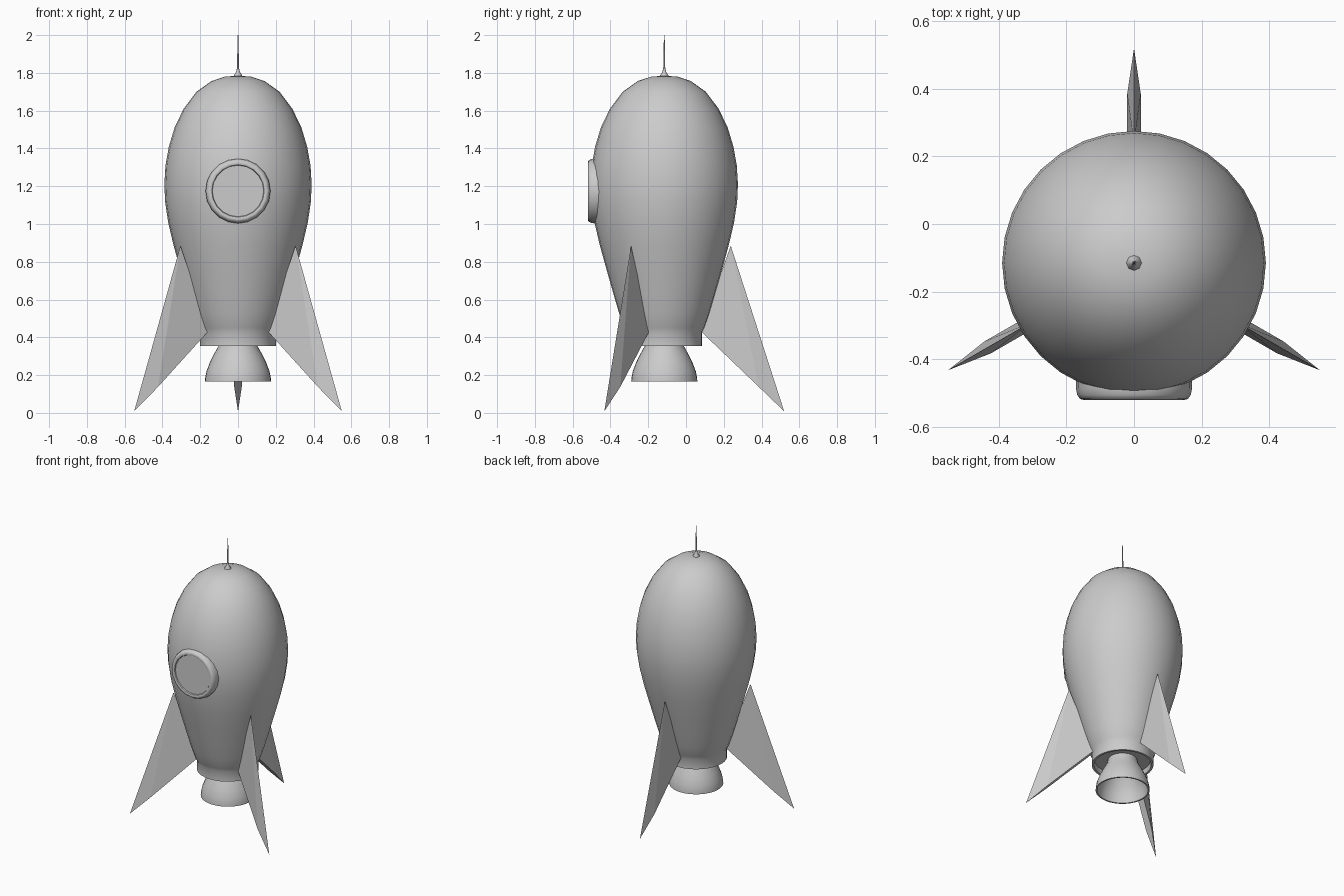
import bpy, bmesh, math
from mathutils import Matrix

if "Cube" in bpy.data.objects:
    bpy.data.objects.remove(bpy.data.objects["Cube"])

CY = -0.115  # rocket axis position on y


def finish(name, bm, matrix, angle=None):
    bmesh.ops.remove_doubles(bm, verts=bm.verts, dist=1e-5)
    bmesh.ops.recalc_face_normals(bm, faces=bm.faces)
    bm.transform(matrix)
    mesh = bpy.data.meshes.new(name)
    bm.to_mesh(mesh)
    bm.free()
    ob = bpy.data.objects.new(name, mesh)
    bpy.context.collection.objects.link(ob)
    if angle:
        bpy.ops.object.select_all(action='DESELECT')
        ob.select_set(True)
        bpy.context.view_layer.objects.active = ob
        bpy.ops.object.shade_smooth_by_angle(angle=math.radians(angle))
    return ob


def lathe(name, profile, sides, matrix, angle=40):
    """Revolve (radius, height) points around local z."""
    bm = bmesh.new()
    rings = []
    for r, z in profile:
        if r == 0:
            rings.append([bm.verts.new((0, 0, z))] * sides)
        else:
            rings.append([bm.verts.new((r * math.cos(a), r * math.sin(a), z))
                          for a in (2 * math.pi * i / sides for i in range(sides))])
    for lo, hi in zip(rings, rings[1:]):
        for i in range(sides):
            j = (i + 1) % sides
            bm.faces.new(list(dict.fromkeys((lo[i], lo[j], hi[j], hi[i]))))
    return finish(name, bm, matrix, angle)


axis = Matrix.Translation((0, CY, 0))

# Body: egg-shaped hull with a short collar and recessed underside
lathe("hull", [(0, 0.39), (0.18, 0.39), (0.185, 0.355), (0.20, 0.355), (0.20, 0.425),
               (0.213, 0.45), (0.24, 0.53), (0.272, 0.64), (0.306, 0.76), (0.342, 0.89),
               (0.37, 1.01), (0.386, 1.12), (0.39, 1.21), (0.384, 1.31), (0.366, 1.41),
               (0.336, 1.51), (0.288, 1.61), (0.22, 1.70), (0.14, 1.757),
               (0.07, 1.78), (0, 1.785)], 32, axis)

# Engine bell, hollow below
lathe("engine_nozzle", [(0, 0.39), (0.095, 0.39), (0.103, 0.355), (0.128, 0.31),
                        (0.150, 0.265), (0.167, 0.22), (0.174, 0.185), (0.175, 0.165),
                        (0.165, 0.165), (0.157, 0.22), (0.138, 0.27), (0.112, 0.315),
                        (0.09, 0.35), (0, 0.35)], 32, axis)

# Antenna on the nose
lathe("antenna", [(0.024, 1.775), (0.022, 1.787), (0.010, 1.805), (0.005, 1.83),
                  (0.004, 1.90), (0.002, 2.0), (0, 2.0)], 8, axis)

# Porthole facing the front: local z points to -y
port = Matrix.Translation((0, 0, 1.175)) @ Matrix.Rotation(math.radians(90), 4, 'X')
lathe("porthole_rim", [(0.172, 0.44), (0.172, 0.485), (0.168, 0.505), (0.160, 0.517),
                       (0.150, 0.520), (0.139, 0.517), (0.135, 0.508), (0.135, 0.44)],
      20, port)
lathe("porthole_glass", [(0, 0.510), (0.136, 0.510)], 20, port)

# Three fins: thick root, sharp leading edge and tip
T = 0.02
for n, deg in enumerate((90, 210, 330)):
    bm = bmesh.new()
    apex = bm.verts.new((0.352, 0, 0.885))
    tip = bm.verts.new((0.635, 0, 0.008))
    r1, r2 = [bm.verts.new((0.19, s * T, 0.435)) for s in (-1, 1)]
    m1, m2 = [bm.verts.new((0.50, s * T, 0.138)) for s in (-1, 1)]
    for f in ((apex, r1, m1), (apex, m1, tip), (apex, m2, r2), (apex, tip, m2),
              (apex, r2, r1), (r1, r2, m2, m1), (m1, m2, tip)):
        bm.faces.new(f)
    finish(f"fin_{n + 1}", bm, axis @ Matrix.Rotation(math.radians(deg), 4, 'Z'))
